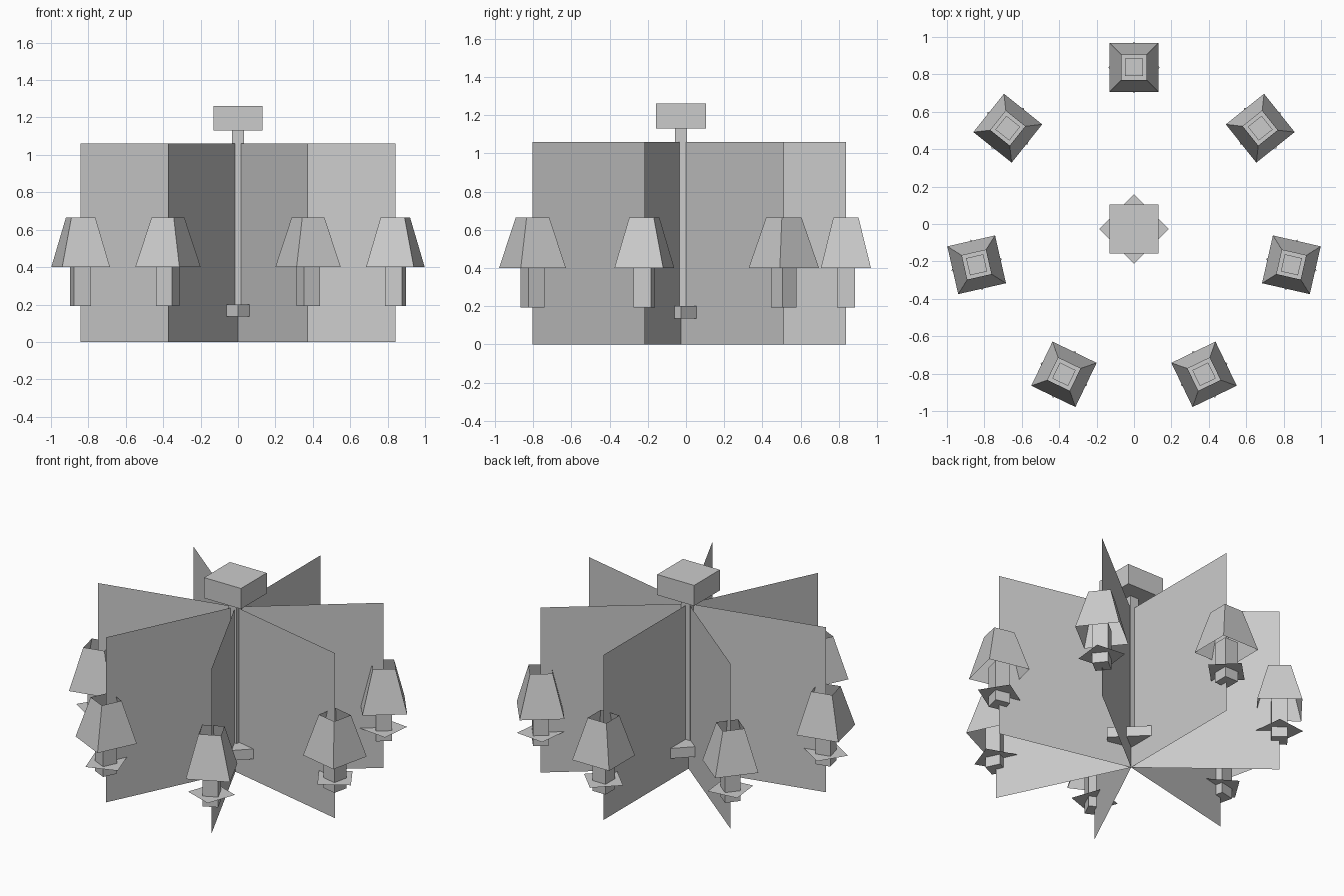
import bpy, bmesh, math
from mathutils import Matrix

cube = bpy.data.objects.get("Cube")
if cube:
    bpy.data.objects.remove(cube, do_unlink=True)

ARMS = 7
REACH = 0.863      # hub to lamp centre
HUB_Y = -0.026

grey = bpy.data.materials.new("plain_grey")
grey.use_nodes = True
colour = (0.6, 0.6, 0.6, 1)
grey.diffuse_color = colour
grey.node_tree.nodes["Principled BSDF"].inputs["Base Color"].default_value = colour


def make(name, bm, matrix):
    """Turn a bmesh into a flat shaded object placed by a matrix."""
    mesh = bpy.data.meshes.new(name)
    bm.to_mesh(mesh)
    bm.free()
    mesh.materials.append(grey)
    obj = bpy.data.objects.new(name, mesh)
    obj.matrix_world = matrix
    bpy.context.collection.objects.link(obj)
    return obj


def ring(bm, half, z):
    return [bm.verts.new((sx * half, sy * half, z))
            for sx, sy in ((-1, -1), (1, -1), (1, 1), (-1, 1))]


def square_tube(name, low, high, z0, z1, matrix, capped=True):
    """Square block or open frustum with half widths low and high."""
    bm = bmesh.new()
    a, b = ring(bm, low, z0), ring(bm, high, z1)
    for i in range(4):
        j = (i + 1) % 4
        bm.faces.new((a[i], a[j], b[j], b[i]))
    if capped:
        bm.faces.new(a[::-1])
        bm.faces.new(b)
    return make(name, bm, matrix)


def flat_square(name, half, z, matrix):
    bm = bmesh.new()
    bm.faces.new(ring(bm, half, z))
    return make(name, bm, matrix)


hub = Matrix.Translation((0, HUB_Y, 0))
diagonal = Matrix.Rotation(math.pi / 4, 4, "Z")

# Central column: ceiling block, stem and diamond base
square_tube("ceiling_block", 0.131, 0.131, 1.13, 1.262, hub)
square_tube("stem", 0.031, 0.031, 0.2, 1.13, hub)
square_tube("stem_base", 0.131, 0.131, 0.135, 0.2, hub @ diagonal)

for k in range(ARMS):
    turn = hub @ Matrix.Rotation(math.tau * k / ARMS, 4, "Z")
    lamp = turn @ Matrix.Translation((0, REACH, 0))

    # Thin upright panel carrying the lamp
    bm = bmesh.new()
    bm.faces.new([bm.verts.new((0, y, z)) for y, z in
                  ((0, 0), (REACH, 0), (REACH, 1.06), (0, 1.06))])
    make(f"arm_panel_{k + 1}", bm, turn)

    # Lamp: candle, diamond drip tray and open shade
    square_tube(f"candle_{k + 1}", 0.047, 0.047, 0.193, 0.455, lamp)
    flat_square(f"drip_tray_{k + 1}", 0.098, 0.259, lamp @ diagonal)
    square_tube(f"lamp_shade_{k + 1}", 0.131, 0.066, 0.4, 0.664, lamp, capped=False)
